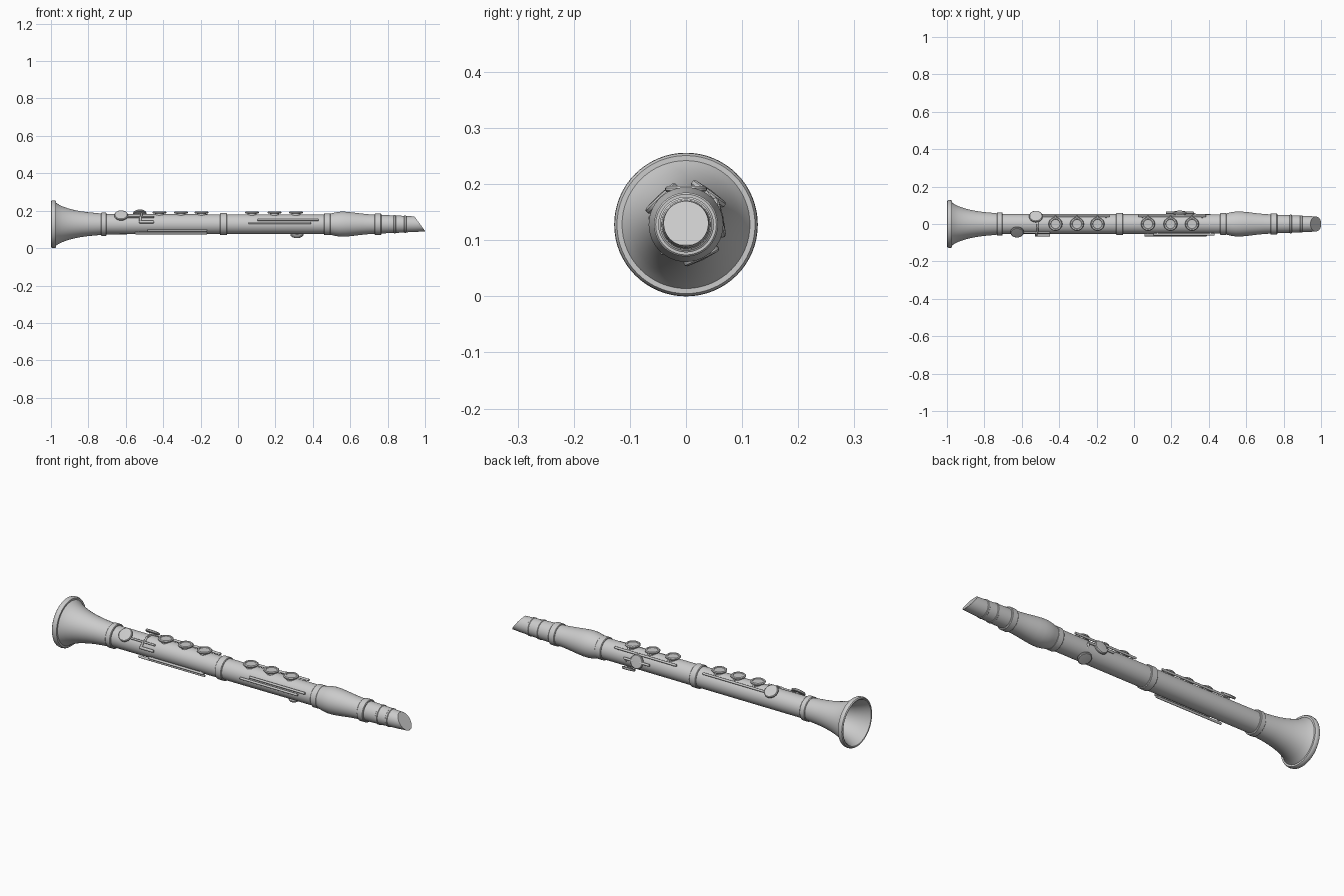
import bpy, bmesh, math
from mathutils import Vector

if "Cube" in bpy.data.objects:
    bpy.data.objects.remove(bpy.data.objects["Cube"])

CZ = 0.128  # height of the instrument's axis


def finish(bm, name, angle=32):
    bmesh.ops.recalc_face_normals(bm, faces=bm.faces)
    me = bpy.data.meshes.new(name)
    bm.to_mesh(me)
    bm.free()
    ob = bpy.data.objects.new(name, me)
    bpy.context.collection.objects.link(ob)
    bpy.ops.object.select_all(action='DESELECT')
    ob.select_set(True)
    bpy.context.view_layer.objects.active = ob
    bpy.ops.object.shade_smooth_by_angle(angle=math.radians(angle))
    return ob


def revolve(profile, n=64, closed=False):
    """Spin (height, radius) points round local z; radius 0 makes a pole."""
    bm = bmesh.new()
    rings = []
    for h, r in profile:
        if r == 0:
            rings.append([bm.verts.new((0, 0, h))] * n)
        else:
            rings.append([bm.verts.new((r * math.cos(2 * math.pi * i / n),
                                        r * math.sin(2 * math.pi * i / n), h)) for i in range(n)])
    pairs = list(zip(rings, rings[1:])) + ([(rings[-1], rings[0])] if closed else [])
    for a, b in pairs:
        for i in range(n):
            j = (i + 1) % n
            vs = list(dict.fromkeys((a[i], a[j], b[j], b[i])))
            bm.faces.new(vs)
    return bm


def place(bm, loc, normal):
    m = Vector(normal).to_track_quat('Z', 'Y').to_matrix().to_4x4()
    m.translation = Vector(loc)
    bmesh.ops.transform(bm, matrix=m, verts=bm.verts)
    return bm


def on_axis(name, profile, closed=False):
    return finish(place(revolve(profile, closed=closed), (0, 0, CZ), (1, 0, 0)), name)


def around(deg, r):
    """(y, z) at an angle from +y towards +z round the axis."""
    a = math.radians(deg)
    return r * math.cos(a), CZ + r * math.sin(a)


def rod(name, a, b, r=0.006):
    a, b = Vector(a), Vector(b)
    L = (b - a).length
    p = [(0, 0), (0, r * .8), (r * .3, r), (L - r * .3, r), (L, r * .8), (L, 0)]
    return finish(place(revolve(p, 16), a, b - a), name)


def long_rod(name, x0, x1, deg, r=0.06):
    y, z = around(deg, r)
    rod(name, (x0, y, z), (x1, y, z))
    for i, x in enumerate((x0 + .02, x1 - .02)):
        rod(f"{name}_post_{i}", (x, *around(deg, .048)), (x, y, z), .005)


def pad(name, x, deg, r=0.061, size=0.036):
    """Closed round key cup facing outwards."""
    p = [(-.006, 0), (-.006, size * .93), (-.003, size), (.003, size), (.006, size * .9), (.008, 0)]
    y, z = around(deg, r)
    n = (0, y, z - CZ)
    finish(place(revolve(p, 40), (x, y, z), n), name)
    rod(name + "_stem", (x, *around(deg, .045)), (x, y, z), .012)


# Hollow bell with rolled lip
on_axis("bell", [(-.72, .056), (-.76, .060), (-.80, .0635), (-.84, .069), (-.88, .077),
                 (-.91, .085), (-.94, .096), (-.96, .106), (-.972, .114), (-.972, .123),
                 (-.978, .127), (-.987, .128), (-.996, .126), (-1, .121), (-.998, .116),
                 (-.985, .109), (-.96, .096), (-.93, .083), (-.89, .070), (-.84, .058),
                 (-.78, .048), (-.72, .042), (-.72, 0)])

# Main tubes
on_axis("lower_joint", [(-.72, 0), (-.72, .054), (-.08, .053), (-.08, 0)])
on_axis("upper_joint", [(-.08, 0), (-.08, .053), (.48, .052), (.48, 0)])
on_axis("barrel", [(.48, 0), (.48, .054), (.50, .058), (.52, .063), (.545, .0665), (.575, .0665),
                   (.61, .063), (.66, .057), (.70, .053), (.74, .051), (.74, 0)])

# Joint rings
for i, (x, r, w) in enumerate(((-.718, .062, .015), (-.077, .059, .019),
                               (.477, .058, .018), (.748, .057, .018))):
    on_axis(f"joint_ring_{i}", [(x - w, .045), (x - w, r - .003), (x - w + .003, r),
                                (x + w - .003, r), (x + w, r - .003), (x + w, .045)], True)

# Mouthpiece with slanted beak
bm = place(revolve([(.75, 0), (.75, .050), (.832, .047), (.834, .0495), (.842, .0495), (.844, .0465),
                    (.888, .0445), (.890, .0465), (.898, .0465), (.90, .0435),
                    (.95, .0415), (1.0, .038), (1.0, 0)]), (0, 0, CZ), (1, 0, 0))
cut = bmesh.ops.bisect_plane(bm, geom=bm.verts[:] + bm.edges[:] + bm.faces[:],
                             plane_co=(.943, 0, .17), plane_no=(.078, 0, .057), clear_outer=True)
edges = [e for e in cut['geom_cut'] if isinstance(e, bmesh.types.BMEdge)]
bmesh.ops.contextual_create(bm, geom=edges)
finish(bm, "mouthpiece")

# Ring keys and their raised tone holes on top
for i, x in enumerate((-.42, -.305, -.195, .075, .195, .31)):
    top = CZ + .063
    p = [(-.005, .024), (-.005, .034), (-.002, .037), (.002, .037), (.006, .033), (.006, .026), (.003, .024)]
    finish(place(revolve(p, 40, True), (x, 0, top), (0, 0, 1)), f"ring_key_{i}")
    h = .003
    finish(place(revolve([(-.02, 0), (-.02, .025), (h, .025), (h, 0)], 40),
                 (x, 0, top), (0, 0, 1)), f"tone_hole_{i}")
    rod(f"ring_arm_{i}", (x, .030, top), (x, .043, CZ + .045), .005)

# Long key rods
long_rod("lower_top_rod", -.52, -.13, 46, .062)
long_rod("upper_top_rod", .025, .385, 46, .062)
long_rod("upper_side_rod_a", .105, .43, 157)
long_rod("upper_side_rod_b", .055, .39, 174)
long_rod("lower_side_rod_a", -.485, -.165, 216)
long_rod("lower_side_rod_b", -.55, -.165, 230, .063)

# Round closed key cups
pad("low_front_pad", -.625, 133, .064)
pad("low_back_pad", -.525, 54, .068)
pad("register_pad", .245, 12, .060)
pad("thumb_pad", .315, -64, .062, .034)

# Levers joining the cups
y, z = around(140, .06)
rod("low_front_arm", (-.61, y, z), (-.45, y, z), .005)
rod("low_front_drop", (-.522, y, z + .004), (-.522, -.06, CZ + .012), .006)
rod("low_front_foot", (-.53, -.06, CZ + .012), (-.45, -.06, CZ + .012), .007)
rod("low_cross_bar", (-.515, -.045, CZ + .04), (-.515, -.02, CZ + .057), .005)
rod("low_cross_bar_top", (-.515, -.02, CZ + .057), (-.515, .045, CZ + .045), .005)
rod("register_arm", (.17, .060, CZ + .012), (.32, .060, CZ + .012), .006)
rod("thumb_arm", (.315, *around(-64, .058)), (.315, *around(12, .058)), .006)
